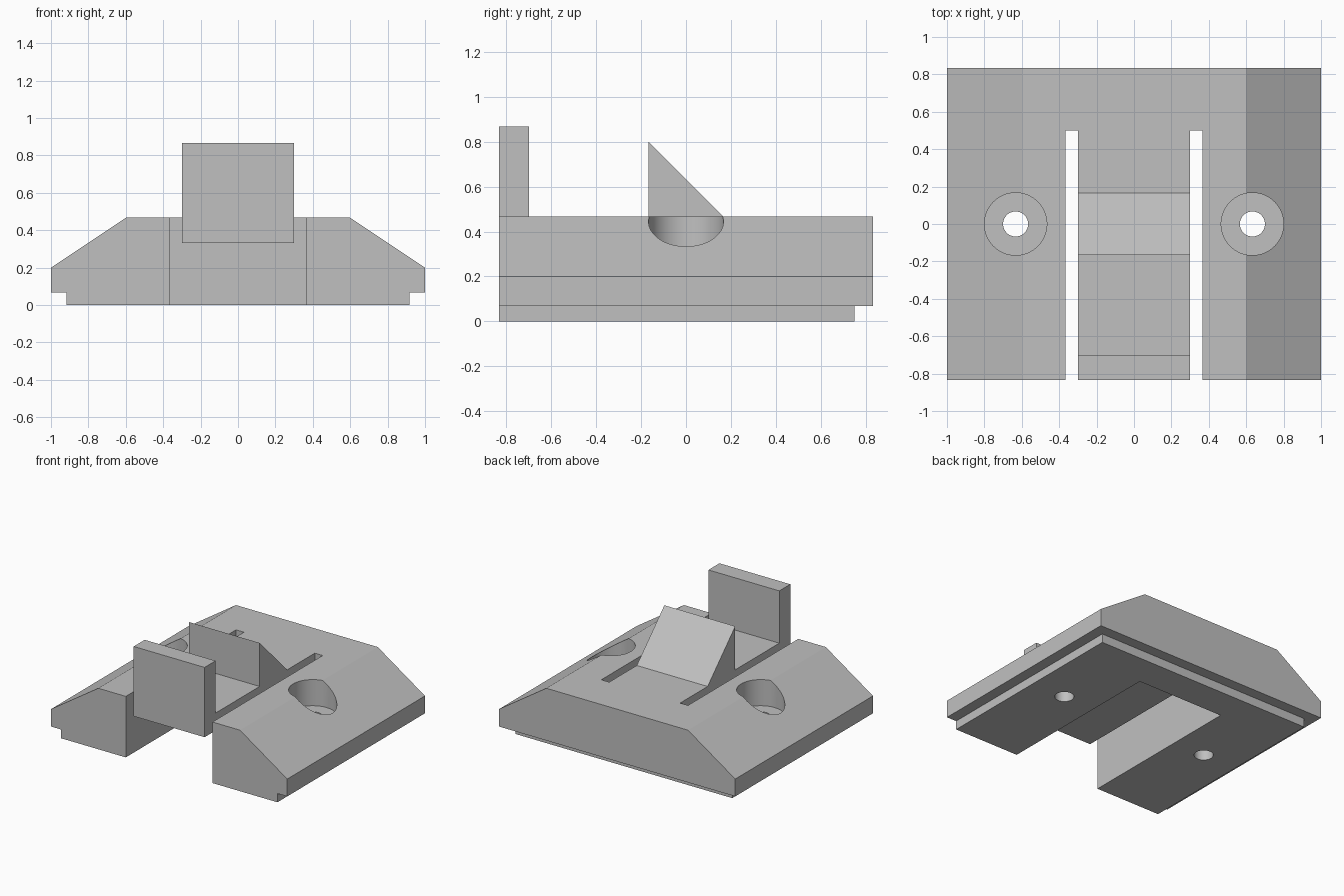
import bpy
import bmesh
import math
from mathutils import Vector

cube = bpy.data.objects.get("Cube")
if cube:
    bpy.data.objects.remove(cube, do_unlink=True)

grey = bpy.data.materials.new("plain grey")
grey.use_nodes = True
grey.diffuse_color = (0.53, 0.53, 0.53, 1)
grey.node_tree.nodes["Principled BSDF"].inputs["Base Color"].default_value = grey.diffuse_color

FRONT, BACK = -0.833, 0.833
DECK = 0.467       # top of the base
UNDER = 0.333      # underside of the spring tongue
TONGUE = 0.3       # half width of the tongue
POCKET = 0.367     # half width of the pocket around it
POCKET_END = 0.5


def add_object(name, bm):
    bmesh.ops.recalc_face_normals(bm, faces=bm.faces)
    mesh = bpy.data.meshes.new(name)
    bm.to_mesh(mesh)
    bm.free()
    mesh.materials.append(grey)
    obj = bpy.data.objects.new(name, mesh)
    bpy.context.collection.objects.link(obj)
    return obj


def prism(name, points, offset):
    """Extrude a closed outline of 3D points along an offset."""
    bm = bmesh.new()
    face = bm.faces.new([bm.verts.new(p) for p in points])
    moved = bmesh.ops.extrude_face_region(bm, geom=[face])["geom"]
    verts = [g for g in moved if isinstance(g, bmesh.types.BMVert)]
    bmesh.ops.translate(bm, verts=verts, vec=Vector(offset))
    return add_object(name, bm)


def box(name, x0, x1, y0, y1, z0, z1):
    outline = [(x0, y0, z0), (x1, y0, z0), (x1, y1, z0), (x0, y1, z0)]
    return prism(name, outline, (0, 0, z1 - z0))


def cylinder(name, x, radius, z0, z1):
    outline = []
    for i in range(64):
        a = math.tau * i / 64
        outline.append((x + radius * math.cos(a), radius * math.sin(a), z0))
    return prism(name, outline, (0, 0, z1 - z0))


def cut(target, cutter):
    cutter.hide_render = True
    mod = target.modifiers.new("cut", "BOOLEAN")
    mod.operation = "DIFFERENCE"
    mod.solver = "EXACT"
    mod.object = cutter
    bpy.context.view_layer.objects.active = target
    bpy.ops.object.modifier_apply(modifier=mod.name)
    bpy.data.objects.remove(cutter, do_unlink=True)


# Base with sloping shoulders and a stepped foot along each side
half = [(0.917, 0), (0.917, 0.067), (1, 0.067), (1, 0.2), (0.6, DECK)]
profile = half + [(-x, z) for x, z in reversed(half)]
base = prism("base", [(x, FRONT, z) for x, z in profile], (0, BACK - FRONT, 0))

# Step under the back edge, and the pocket open to the front
cut(base, box("back_step_cutter", -1.2, 1.2, 0.75, 1, -0.2, 0.067))
cut(base, box("pocket_cutter", -POCKET, POCKET, -1, POCKET_END, -0.2, 0.7))

# Counterbored screw holes
for side in (-1, 1):
    cut(base, cylinder("counterbore_cutter", side * 0.633, 0.167, 0.267, 0.7))
    cut(base, cylinder("screw_hole_cutter", side * 0.633, 0.067, -0.2, 0.7))

bpy.ops.object.select_all(action="DESELECT")
base.select_set(True)
bpy.context.view_layer.objects.active = base
bpy.ops.object.shade_smooth_by_angle(angle=math.radians(25))

# Spring tongue with an upright finger plate at its front end
tongue = [(FRONT, UNDER), (POCKET_END, UNDER), (POCKET_END, DECK),
          (-0.7, DECK), (-0.7, 0.867), (FRONT, 0.867)]
prism("spring_tongue", [(-TONGUE, y, z) for y, z in tongue], (2 * TONGUE, 0, 0))

# Wedge-shaped catch on the tongue
catch = [(-0.167, DECK), (0.167, DECK), (-0.167, 0.8)]
prism("wedge_catch", [(-TONGUE, y, z) for y, z in catch], (2 * TONGUE, 0, 0))
